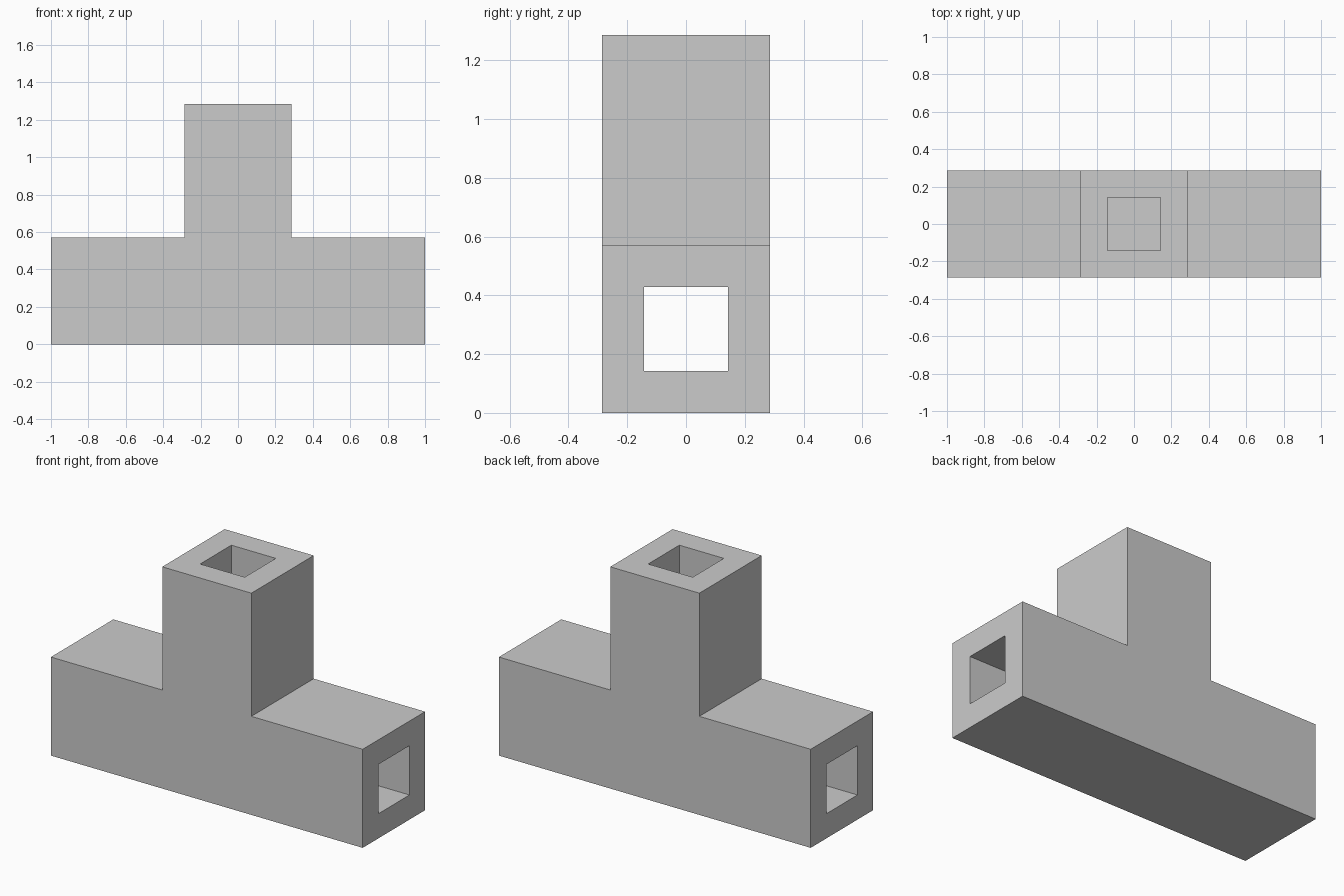
import bpy, bmesh

if "Cube" in bpy.data.objects:
    bpy.data.objects.remove(bpy.data.objects["Cube"])

U = 1 / 7  # wall thickness; every size is a multiple of it


def tee(name, arm, low, high, stem, top, depth):
    """T-shaped profile in the XZ plane, extruded along Y and centred."""
    profile = [(-arm, low), (arm, low), (arm, high), (stem, high),
               (stem, top), (-stem, top), (-stem, high), (-arm, high)]
    bm = bmesh.new()
    face = bm.faces.new([bm.verts.new((x, -depth / 2, z)) for x, z in profile])
    ext = bmesh.ops.extrude_face_region(bm, geom=[face])["geom"]
    verts = [g for g in ext if isinstance(g, bmesh.types.BMVert)]
    bmesh.ops.translate(bm, verts=verts, vec=(0, depth, 0))
    bmesh.ops.recalc_face_normals(bm, faces=bm.faces)
    mesh = bpy.data.meshes.new(name)
    bm.to_mesh(mesh)
    bm.free()
    obj = bpy.data.objects.new(name, mesh)
    bpy.context.collection.objects.link(obj)
    return obj


# Outer body of the square pipe tee
body = tee("pipe_tee", 1, 0, 4 * U, 2 * U, 9 * U, 4 * U)

# Square bore running through both arms and up the stem
bore = tee("bore_cutter", 1 + U, U, 3 * U, U, 10 * U, 2 * U)
bore.hide_render = True

cut = body.modifiers.new("bore", 'BOOLEAN')
cut.operation = 'DIFFERENCE'
cut.solver = 'EXACT'
cut.object = bore
bpy.context.view_layer.objects.active = body
bpy.ops.object.modifier_apply(modifier=cut.name)
bpy.data.objects.remove(bore)
